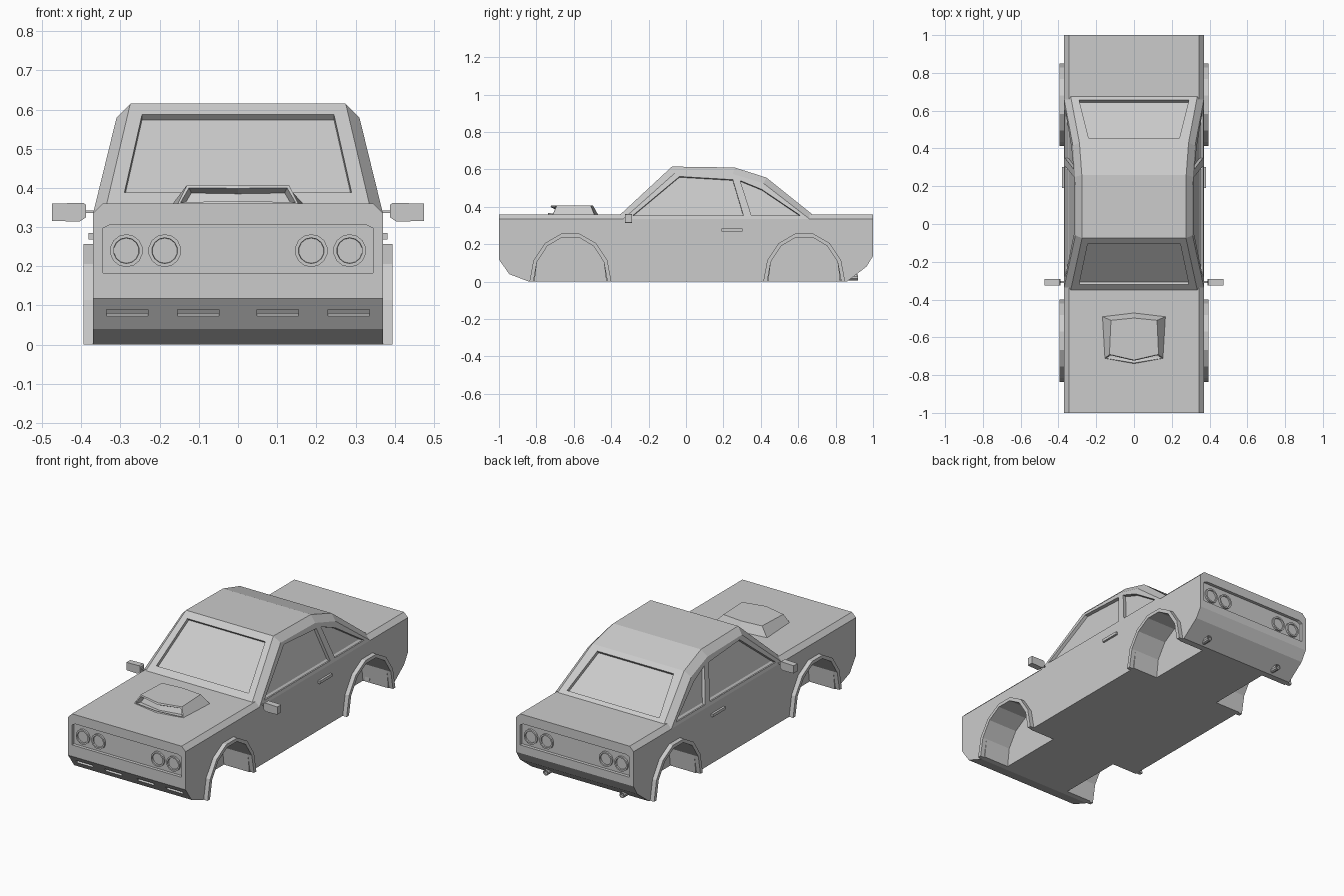
import bpy, bmesh, math
from mathutils import Vector, Matrix

if "Cube" in bpy.data.objects:
    bpy.data.objects.remove(bpy.data.objects["Cube"])


def finish(name, bm):
    bmesh.ops.recalc_face_normals(bm, faces=bm.faces)
    me = bpy.data.meshes.new(name)
    bm.to_mesh(me)
    bm.free()
    ob = bpy.data.objects.new(name, me)
    bpy.context.collection.objects.link(ob)
    return ob


def loft_bm(a, b):
    """Closed solid between two matching loops."""
    bm = bmesh.new()
    va, vb = [bm.verts.new(p) for p in a], [bm.verts.new(p) for p in b]
    n = len(a)
    for i in range(n):
        j = (i + 1) % n
        bm.faces.new((va[i], va[j], vb[j], vb[i]))
    bm.faces.new(va[::-1])
    bm.faces.new(vb)
    bmesh.ops.recalc_face_normals(bm, faces=bm.faces)
    return bm


def prism_bm(pts, axis, a, b):
    put = (lambda p, t: (t, p[0], p[1])) if axis == 'x' else (lambda p, t: (p[0], t, p[1]))
    return loft_bm([put(p, a) for p in pts], [put(p, b) for p in pts])


def recess(pts, inside, depth):
    """Cutter that sinks a flat outline into a surface."""
    v = [Vector(p) for p in pts]
    n = (v[1] - v[0]).cross(v[2] - v[0]).normalized()
    if n.dot(Vector(inside) - v[0]) > 0:
        n = -n
    return finish("cutter", loft_bm([p + n * 0.03 for p in v], [p - n * depth for p in v]))


def cut(ob, cutters):
    for c in cutters:
        m = ob.modifiers.new("cut", 'BOOLEAN')
        m.operation, m.solver, m.object = 'DIFFERENCE', 'EXACT', c
        c.hide_render = True
    dg = bpy.context.evaluated_depsgraph_get()
    dg.update()
    me = bpy.data.meshes.new_from_object(ob.evaluated_get(dg))
    ob.modifiers.clear()
    ob.data = me
    for c in cutters:
        bpy.data.objects.remove(c)


def arc(cy, ry, rz, z0=0.0):
    pts = [(cy + ry * math.cos(math.pi * i / 7), rz * math.sin(math.pi * i / 7)) for i in range(8)]
    pts[0], pts[-1] = (cy + ry, z0), (cy - ry, z0)
    return pts


WHEELS = {"front": -0.618, "rear": 0.632}

# Lower body with chamfered shoulders
bm = prism_bm([(-1, .36), (-1, .118), (-.945, .04), (-.84, 0), (.86, 0),
               (.965, .08), (1, .137), (1, .36)], 'x', -.37, .37)
edges = [e for e in bm.edges if all(v.co.z > .35 for v in e.verts)
         and abs(e.verts[0].co.x - e.verts[1].co.x) < .01]
bmesh.ops.bevel(bm, geom=edges, offset=.025, segments=1, affect='EDGES')
body = finish("body", bm)

# Wheel wells, light panels and bumper slots
cutters = []
for cy in WHEELS.values():
    for s in (1, -1):
        cutters.append(finish("cutter", prism_bm(arc(cy, .198, .243, -.05), 'x', s * .21, s * .5)))
panel = [(-.345, .183), (.345, .183), (.345, .297), (.325, .307), (-.325, .307), (-.345, .297)]
for s in (1, -1):
    cutters.append(recess([(x, s, z) for x, z in panel], (0, 0, .2), .018))
slope = lambda z: -1 + (.118 - z) * .055 / .078
for cx in (-.283, -.102, .102, .283):
    cutters.append(recess([(cx + dx, slope(z), z) for dx, z in
                           ((-.053, .073), (.053, .073), (.053, .09), (-.053, .09))],
                          (0, 0, .2), .01))
cut(body, cutters)

# Cabin: inner roof line and lower, wider side line
P = [(-.35, .36), (-.075, .615), (.26, .61), (.43, .556), (.675, .36)]
Q = [(-.335, .335), (-.06, .58), (.25, .575), (.415, .525), (.66, .335)]
px = lambda z: .335 - (z - .36) * .235
qx = lambda z: .37 - (z - .335) * .245
bm = bmesh.new()
rows = []
for (py, pz), (qy, qz) in zip(P, Q):
    rows.append([bm.verts.new(c) for c in ((-qx(qz), qy, qz), (-px(pz), py, pz),
                                           (px(pz), py, pz), (qx(qz), qy, qz))])
for a, b in zip(rows, rows[1:]):
    for i in range(3):
        bm.faces.new((a[i], a[i + 1], b[i + 1], b[i]))
for f in (rows[0], rows[-1], [r[0] for r in rows], [r[3] for r in rows],
          [rows[0][0], rows[0][3], rows[-1][3], rows[-1][0]]):
    bm.faces.new(f)
cabin = finish("cabin", bm)

# Window openings
mid = (0, .15, .4)


def screen(a, b, t0, t1, w0, w1):
    p0, p1 = (Vector((0, *a)).lerp(Vector((0, *b)), t) for t in (t0, t1))
    return recess([(-w0, p0.y, p0.z), (w0, p0.y, p0.z), (w1, p1.y, p1.z), (-w1, p1.y, p1.z)],
                  mid, .018)


cutters = [screen(P[0], P[1], .11, .89, .29, .245), screen(P[4], P[3], .08, .9, .29, .24)]
door_window = [(-.285, .353), (-.035, .562), (.25, .545), (.307, .353)]
quarter_window = [(.29, .54), (.405, .493), (.612, .353), (.35, .353)]
for s in (1, -1):
    for w in (door_window, quarter_window):
        cutters.append(recess([(s * qx(z), y, z) for y, z in w], mid, .018))
cut(cabin, cutters)

# Wheel arch lips
for end, cy in WHEELS.items():
    for s in (1, -1):
        loop = arc(cy, .219, .263) + arc(cy, .198, .243)[::-1]
        finish(end + "_arch_lip", prism_bm(loop, 'x', s * .36, s * .395))

# Round lights, front and rear
for end, s in (("head", -1), ("tail", 1)):
    for cx in (-.285, -.187, .187, .285):
        bm = bmesh.new()
        bmesh.ops.create_cone(bm, cap_ends=True, segments=14, radius1=.042, radius2=.042, depth=.024)
        top = [f for f in bm.faces if f.normal.z > .9]
        bmesh.ops.inset_region(bm, faces=top, thickness=.009)
        bmesh.ops.inset_region(bm, faces=top, thickness=.001, depth=-.008)
        ob = finish(end + "_light", bm)
        ob.matrix_world = (Matrix.Translation((cx, s * .981, .24))
                           @ Matrix.Rotation(-s * math.pi / 2, 4, 'X'))

# Bonnet scoop with open mouth
half0 = [(0, -.74), (.155, -.712), (.168, -.49), (0, -.47)]
half1 = [(0, -.72), (.13, -.69), (.122, -.51), (0, -.498)]
ring = lambda h, z: [(x, y, z) for x, y in h] + [(-x, y, z) for x, y in h[2:0:-1]]
bm = loft_bm(ring(half0, .358), ring(half1, .408))
mouth = [f for f in bm.faces if f.normal.y < -.6]
bmesh.ops.inset_region(bm, faces=mouth, thickness=.01)
bmesh.ops.inset_region(bm, faces=mouth, thickness=.001, depth=-.03)
finish("bonnet_scoop", bm)

# Mirrors, door handles and exhaust pipes
for s in (1, -1):
    shape = [(.388, .325), (.388, .357), (.395, .362), (.475, .36), (.475, .316), (.405, .314)]
    finish("mirror", prism_bm([(s * x, z) for x, z in shape], 'y', -.325, -.29))
    stalk = [(-.313, .336), (-.303, .336), (-.303, .343), (-.313, .343)]
    finish("mirror_stalk", prism_bm(stalk, 'x', s * .35, s * .392))
    handle = [(.19, .269), (.303, .269), (.303, .285), (.19, .285)]
    finish("door_handle", prism_bm(handle, 'x', s * .365, s * .382))
    bm = bmesh.new()
    bmesh.ops.create_cone(bm, cap_ends=True, segments=10, radius1=.016, radius2=.016, depth=.1)
    top = [f for f in bm.faces if f.normal.z > .9]
    bmesh.ops.inset_region(bm, faces=top, thickness=.004)
    bmesh.ops.inset_region(bm, faces=top, thickness=.001, depth=-.03)
    pipe = finish("exhaust_pipe", bm)
    pipe.matrix_world = Matrix.Translation((s * .24, .87, .022)) @ Matrix.Rotation(-math.pi / 2, 4, 'X')
